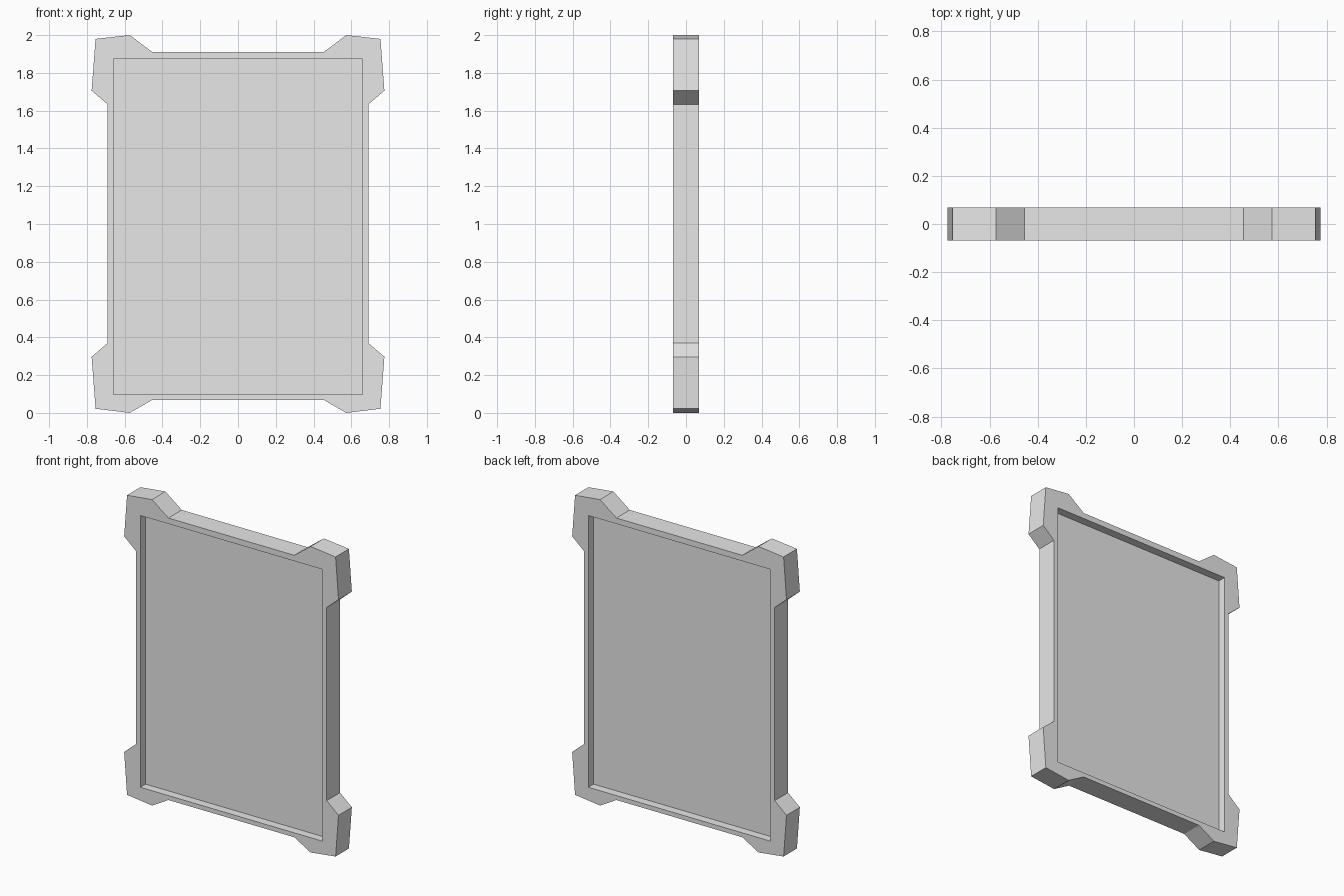
import bpy
import bmesh
from math import pi
from mathutils import Matrix

cube = bpy.data.objects.get("Cube")
if cube:
    bpy.data.objects.remove(cube, do_unlink=True)

HALF_DEPTH = 0.069
PANEL_HALF = 0.015
INNER_X, INNER_LOW, INNER_HIGH = 0.658, 0.097, 1.873

grey = bpy.data.materials.new("light_grey")
grey.use_nodes = True
colour = (0.8, 0.8, 0.8, 1)
grey.diffuse_color = colour
grey.node_tree.nodes["Principled BSDF"].inputs["Base Color"].default_value = colour


def mirrored(points):
    """Complete a right-hand half outline with its left-hand mirror."""
    return points + [(-x, z) for x, z in reversed(points)]


def plate(name, outlines, half_depth):
    """Fill outlines (later ones are holes), extrude in depth, stand upright."""
    curve = bpy.data.curves.new(name + "_profile", "CURVE")
    curve.dimensions = "2D"
    curve.fill_mode = "BOTH"
    curve.extrude = half_depth
    for points in outlines:
        spline = curve.splines.new("POLY")
        spline.points.add(len(points) - 1)
        for point, (x, z) in zip(spline.points, points):
            point.co = (x, z, 0, 1)
        spline.use_cyclic_u = True
    helper = bpy.data.objects.new(name + "_profile", curve)
    bpy.context.collection.objects.link(helper)
    graph = bpy.context.evaluated_depsgraph_get()
    mesh = bpy.data.meshes.new_from_object(helper.evaluated_get(graph))
    bpy.data.objects.remove(helper, do_unlink=True)
    bpy.data.curves.remove(curve)

    # Weld caps to walls, and orient upright
    bm = bmesh.new()
    bm.from_mesh(mesh)
    bmesh.ops.remove_doubles(bm, verts=bm.verts, dist=0.0001)
    bmesh.ops.transform(bm, matrix=Matrix.Rotation(pi / 2, 4, "X"), verts=bm.verts)
    bmesh.ops.recalc_face_normals(bm, faces=bm.faces)
    for face in bm.faces:
        face.smooth = False
        face.material_index = 0
    bm.to_mesh(mesh)
    bm.free()
    mesh.name = name
    mesh.materials.clear()
    mesh.materials.append(grey)
    obj = bpy.data.objects.new(name, mesh)
    bpy.context.collection.objects.link(obj)
    return obj


# Frame with flared corner blocks
bottom_corner = [(0.455, 0.068), (0.573, 0), (0.754, 0.022), (0.775, 0.297), (0.69, 0.37)]
top_corner = [(0.69, 1.633), (0.775, 1.706), (0.754, 1.98), (0.573, 2), (0.455, 1.911)]
outline = mirrored(bottom_corner + top_corner)
opening = mirrored([(INNER_X, INNER_LOW), (INNER_X, INNER_HIGH)])
plate("frame", [outline, opening], HALF_DEPTH)

# Thin panel recessed from both sides
plate("panel", [opening], PANEL_HALF)
